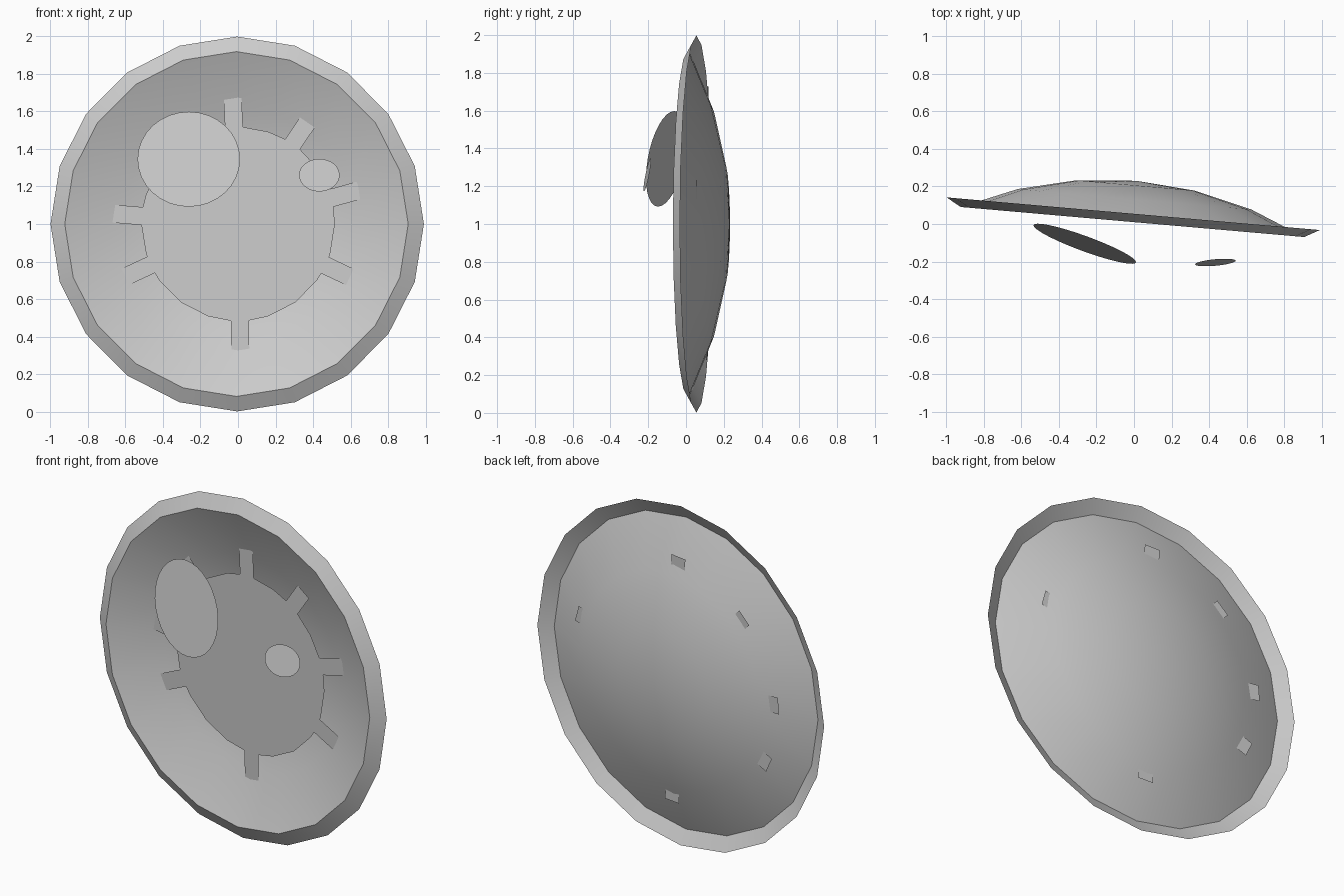
import bpy
import bmesh
import math

cube = bpy.data.objects.get("Cube")
if cube:
    bpy.data.objects.remove(cube, do_unlink=True)

SIDES = 20
TILT = math.radians(-5)
CENTRE = (-0.009, 0, 1.0)

grey = bpy.data.materials.new("plain_grey")
grey.use_nodes = True
GREY = (0.6, 0.6, 0.6, 1)
grey.diffuse_color = GREY
grey.node_tree.nodes["Principled BSDF"].inputs["Base Color"].default_value = GREY


def finish(name, bm, location=(0, 0, 0), turn=0.0):
    mesh = bpy.data.meshes.new(name)
    bm.to_mesh(mesh)
    bm.free()
    mesh.materials.append(grey)
    obj = bpy.data.objects.new(name, mesh)
    bpy.context.collection.objects.link(obj)
    obj.location = location
    obj.rotation_euler.z = turn
    bpy.ops.object.select_all(action="DESELECT")
    obj.select_set(True)
    bpy.context.view_layer.objects.active = obj
    bpy.ops.object.shade_smooth_by_angle(angle=math.radians(30))
    return obj


def flat_face(points):
    bm = bmesh.new()
    face = bm.faces.new([bm.verts.new(p) for p in points])
    face.normal_update()
    if face.normal.y > 0:
        face.normal_flip()
    return bm


# Shallow bowl cut from a sphere, with a rim folded back at the lip
STEP = math.radians(9)
SPHERE = 0.918 / math.sin(3 * STEP)
BACK = 0.231
profile = [(SPHERE * math.sin(i * STEP), BACK - SPHERE * (1 - math.cos(i * STEP)))
           for i in (1, 2, 3)]
profile.append((0.998, 0.055))
bm = bmesh.new()
rings = []
for r, depth in profile:
    rings.append([bm.verts.new((r * math.cos(k * math.tau / SIDES), depth,
                                r * math.sin(k * math.tau / SIDES)))
                  for k in range(SIDES)])
pole = bm.verts.new((0, BACK, 0))
for k in range(SIDES):
    n = (k + 1) % SIDES
    bm.faces.new((pole, rings[0][k], rings[0][n]))
    for a, b in zip(rings, rings[1:]):
        bm.faces.new((a[k], b[k], b[n], a[n]))
bmesh.ops.recalc_face_normals(bm, faces=bm.faces)
finish("dish", bm, CENTRE, TILT)

# Flat plate with eight arms, whose tips pass through the bowl
PLATE_R = 0.517
PLATE_DEPTH = 0.112
HALF_ARM = 0.048
arms = [(15.5, 0.70), (55.6, 0.655), (92.5, 0.73), (134, 0.705),
        (175.3, 0.73), (205, 0.73), (271, 0.72), (334.7, 0.66)]
base = math.degrees(math.asin(HALF_ARM / PLATE_R))
outline = []
for k in range(SIDES):
    a = k * 360 / SIDES
    if all(abs(a - t) > base + 0.5 for t, _ in arms):
        outline.append((a, PLATE_R * math.cos(math.radians(a)),
                        PLATE_R * math.sin(math.radians(a))))
for t, reach in arms:
    c, s = math.cos(math.radians(t)), math.sin(math.radians(t))
    root = math.sqrt(PLATE_R ** 2 - HALF_ARM ** 2)
    corners = [(root, -1), (reach, -1), (reach, 1), (root, 1)]
    for i, (along, side) in enumerate(corners):
        across = side * HALF_ARM
        outline.append((t + (i - 1.5) * 0.1,
                        along * c - across * s, along * s + across * c))
outline.sort()
finish("armed_plate", flat_face([(x, PLATE_DEPTH, z) for _, x, z in outline]),
       CENTRE, TILT)


# Two oval discs floating in front, each leaning on its own plane
def oval(name, centre, half_x, half_z, slope_x, slope_z, count=32):
    pts = []
    for k in range(count):
        a = k * math.tau / count
        x, z = half_x * math.cos(a), half_z * math.sin(a)
        pts.append((x, slope_x * x + slope_z * z, z))
    finish(name, flat_face(pts), centre)


oval("large_oval", (-0.262, -0.105, 1.345), 0.273, 0.253, -0.358, 0.17)
oval("small_oval", (0.433, -0.205, 1.26), 0.108, 0.087, 0.09, 0.2)
